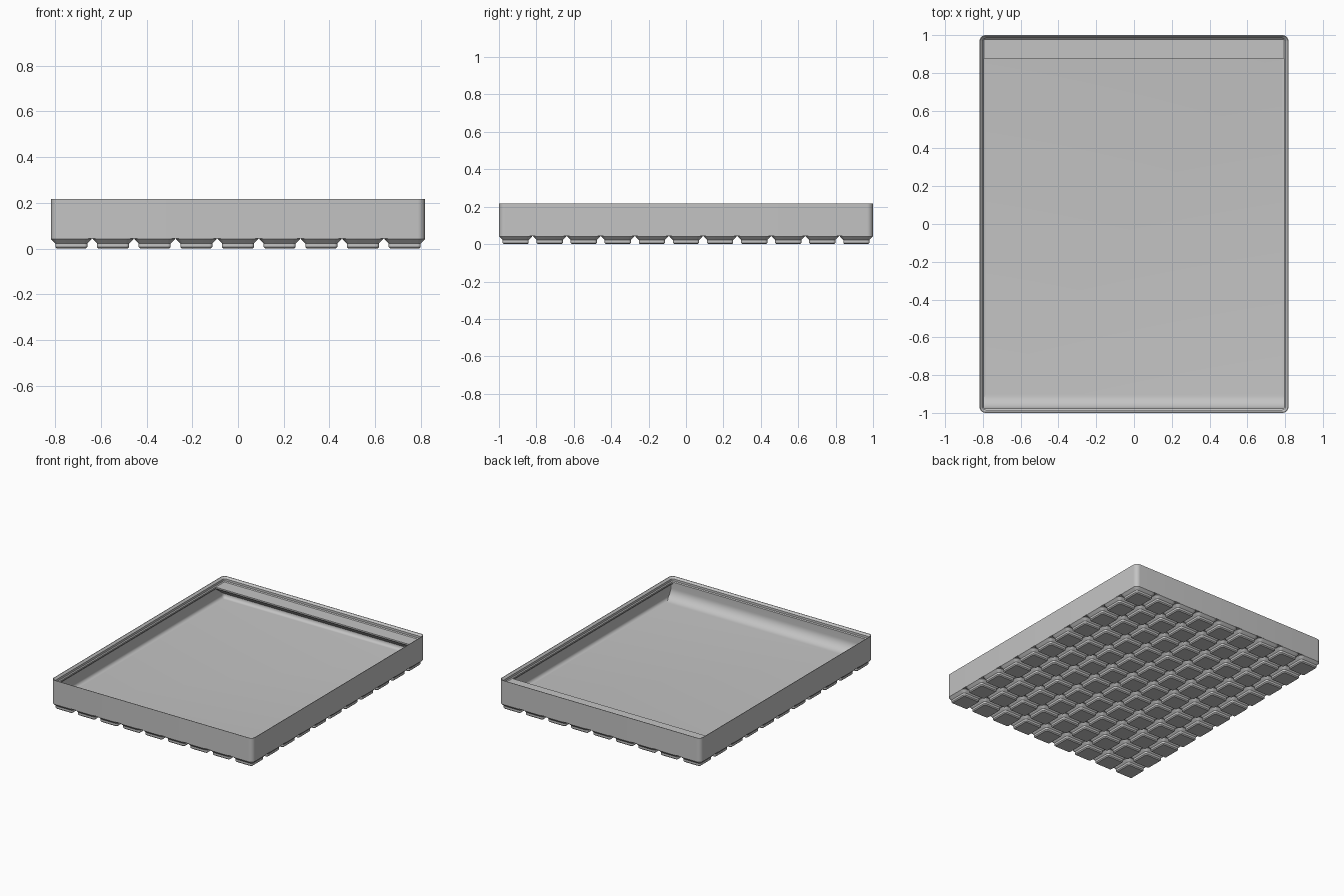
import bpy, bmesh, math

cube = bpy.data.objects.get("Cube")
if cube:
    bpy.data.objects.remove(cube, do_unlink=True)

# Working unit: one step is U; the tray is 9 x 11 cells of 21 steps
U = 2 / 230.5
CELL, NX, NY = 21, 9, 11
CLEAR = 0.5
W, D = NX * CELL - CLEAR, NY * CELL - CLEAR
RADIUS = 3.75
TOP, FLOOR, SHOULDER, BASE = 25.0, 7.0, 21.0, 5.0

grey = bpy.data.materials.new("plain grey")
grey.use_nodes = True
colour = (0.55, 0.55, 0.55, 1)
grey.diffuse_color = colour
grey.node_tree.nodes["Principled BSDF"].inputs["Base Color"].default_value = colour


def finish(name, bm):
    """Turn a bmesh into a shaded, coloured object."""
    bmesh.ops.recalc_face_normals(bm, faces=bm.faces)
    bmesh.ops.scale(bm, vec=(U, U, U), verts=bm.verts)
    mesh = bpy.data.meshes.new(name)
    bm.to_mesh(mesh)
    bm.free()
    mesh.materials.append(grey)
    obj = bpy.data.objects.new(name, mesh)
    bpy.context.collection.objects.link(obj)
    bpy.ops.object.select_all(action='DESELECT')
    obj.select_set(True)
    bpy.context.view_layer.objects.active = obj
    bpy.ops.object.shade_smooth_by_angle(angle=math.radians(30))
    return obj


def ring(bm, width, depth, inset, z, steps):
    """One rounded rectangle of vertices, inset from the given size."""
    r = max(RADIUS - inset, 0.3)
    cx, cy = width / 2 - inset - r, depth / 2 - inset - r
    verts = []
    for q, (sx, sy) in enumerate([(1, 1), (-1, 1), (-1, -1), (1, -1)]):
        for i in range(steps + 1):
            a = (q + i / steps) * math.pi / 2
            verts.append(bm.verts.new((sx * cx + r * math.cos(a),
                                       sy * cy + r * math.sin(a), z)))
    return verts


def loft(bm, width, depth, profile, steps, cap_end=True):
    """Skin rounded rectangles along a profile of (inset, z)."""
    rings = [ring(bm, width, depth, inset, z, steps) for inset, z in profile]
    for a, b in zip(rings, rings[1:]):
        for i in range(len(a)):
            j = (i + 1) % len(a)
            bm.faces.new((a[i], a[j], b[j], b[i]))
    bm.faces.new(rings[0])
    if cap_end:
        bm.faces.new(rings[-1])


def prism(name, profile, half_width):
    """Extrude a (y, z) outline across x."""
    bm = bmesh.new()
    face = bm.faces.new([bm.verts.new((-half_width, y, z)) for y, z in profile])
    out = bmesh.ops.extrude_face_region(bm, geom=[face])
    moved = [v for v in out["geom"] if isinstance(v, bmesh.types.BMVert)]
    bmesh.ops.translate(bm, vec=(2 * half_width, 0, 0), verts=moved)
    return finish(name, bm)


# Tray: outer wall, stepped stacking lip, thin inner wall, filleted floor
WALL, LIP, FILLET = 0.95, 2.6, 2.8
profile = [(0, BASE), (0, TOP), (0.4, TOP), (1.9, 23.5), (1.9, SHOULDER + 0.7),
           (LIP, SHOULDER), (LIP, SHOULDER - 1.2),
           (WALL, SHOULDER - 1.2 - (LIP - WALL))]
for i in range(7):
    a = i / 6 * math.pi / 2
    profile.append((WALL + FILLET * (1 - math.cos(a)),
                    FLOOR + FILLET * (1 - math.sin(a))))
bm = bmesh.new()
loft(bm, W, D, profile, 8)
finish("tray_body", bm)

# Curved scoop along the inside of the front wall
SCOOP = 8.5
front = -D / 2
outline = [(front + 1.6, FLOOR - 0.5), (front + 1.6, SHOULDER - 1),
           (front + LIP, SHOULDER - 1)]
for i in range(13):
    a = i / 12 * math.pi / 2
    outline.append((front + LIP + SCOOP * (1 - math.cos(a)),
                    FLOOR + SCOOP * (1 - math.sin(a))))
outline.append((front + LIP + SCOOP, FLOOR - 0.5))
prism("front_scoop", outline, W / 2 - 1)

# Label shelf along the back wall, with a sloped underside
back = D / 2
reach = 14.2
edge = SHOULDER - 1.2
prism("label_shelf", [
    (back - 1.6, SHOULDER), (back - reach, SHOULDER), (back - reach, edge),
    (back - 1.6, edge - (reach - 1.6) * math.tan(math.radians(36)))],
    W / 2 - 1)

# Stepped feet, one per cell, repeated in a grid
bm = bmesh.new()
size = CELL - CLEAR
loft(bm, size, size,
     [(2.95, 0), (2.15, 0.8), (2.15, 2.6), (0, 4.75), (0, BASE)], 6, False)
feet = finish("base_feet", bm)
feet.location = (-(NX - 1) / 2 * CELL * U, -(NY - 1) / 2 * CELL * U, 0)
for axis, count in enumerate((NX, NY)):
    mod = feet.modifiers.new("row" if axis == 0 else "column", 'ARRAY')
    mod.count = count
    mod.use_relative_offset = False
    mod.use_constant_offset = True
    step = [0, 0, 0]
    step[axis] = CELL * U
    mod.constant_offset_displace = step
